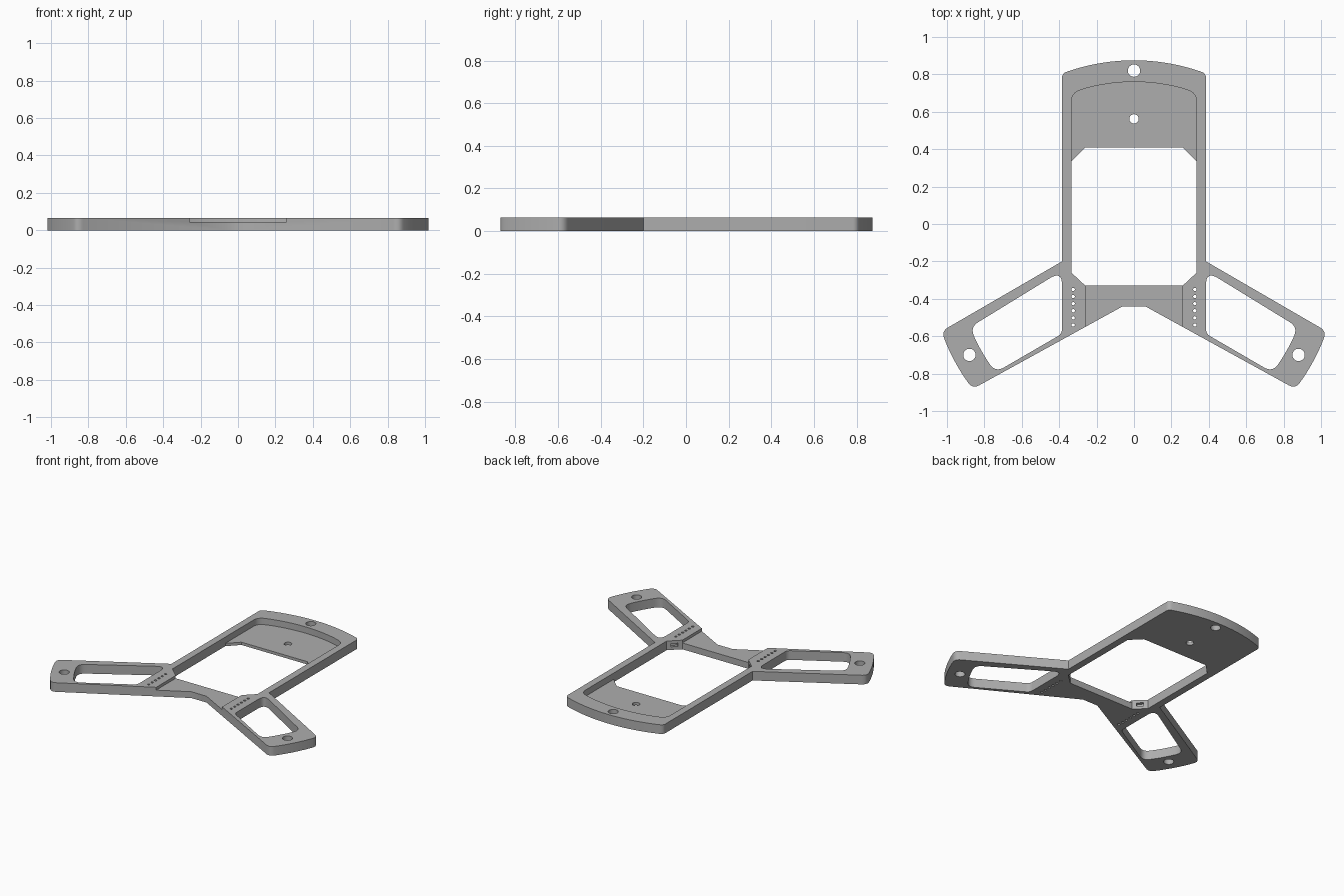
import bpy, bmesh
from math import sin, cos, pi, radians, sqrt
from mathutils import Vector, Matrix

if "Cube" in bpy.data.objects:
    bpy.data.objects.remove(bpy.data.objects["Cube"])

T = 0.065                      # frame thickness
HUB = Vector((0, -0.215))      # centre shared by the three arms

grey = bpy.data.materials.new("plain_grey")
grey.use_nodes = True
grey.diffuse_color = (0.42, 0.42, 0.42, 1)
grey.node_tree.nodes["Principled BSDF"].inputs["Base Color"].default_value = (0.42, 0.42, 0.42, 1)


def arc(center, r, a0, a1, n):
    """Points on an arc, angles in degrees."""
    return [Vector((center[0] + r * cos(radians(a0 + (a1 - a0) * i / n)),
                    center[1] + r * sin(radians(a0 + (a1 - a0) * i / n)))) for i in range(n + 1)]


def rounded(points, n=8):
    """Polygon from (x, y) or (x, y, cut) points; cut is the corner setback."""
    out = []
    for i, p in enumerate(points):
        c = Vector(p[:2])
        if len(p) < 3:
            out.append(c)
            continue
        a = (Vector(points[i - 1][:2]) - c).normalized() * p[2] + c
        b = (Vector(points[(i + 1) % len(points)][:2]) - c).normalized() * p[2] + c
        for k in range(n + 1):
            t = k / n
            out.append(a * (1 - t) ** 2 + c * 2 * t * (1 - t) + b * t * t)
    return out


def prism(name, pts, z0, z1):
    bm = bmesh.new()
    face = bm.faces.new([bm.verts.new((p[0], p[1], z0)) for p in pts])
    ext = bmesh.ops.extrude_face_region(bm, geom=[face])
    bmesh.ops.translate(bm, vec=(0, 0, z1 - z0),
                        verts=[g for g in ext["geom"] if isinstance(g, bmesh.types.BMVert)])
    bmesh.ops.recalc_face_normals(bm, faces=bm.faces)
    mesh = bpy.data.meshes.new(name)
    bm.to_mesh(mesh)
    bm.free()
    ob = bpy.data.objects.new(name, mesh)
    bpy.context.collection.objects.link(ob)
    return ob


def mirror(pts):
    return [(-p[0], p[1]) for p in reversed(pts)]


def hole(x, y, r, n=32):
    cutters.append(prism("hole_cutter", arc((x, y), r, 0, 360 - 360 / n, n - 1), -0.1, T + 0.1))


def with_arc(before, r, a0, a1, cut, after):
    """Closed outline with one curved side whose two ends are rounded."""
    a = arc(HUB, r, a0, a1, 16)
    ends = [(*a[0], cut), (*a[-1], cut)]
    skip = [p for p in a[1:-1] if min((p - a[0]).length, (p - a[-1]).length) > cut]
    return rounded(before + [ends[0]] + skip + [ends[1]] + after)


# Outline of the right half, mirrored into the full three-armed plate
arm_end = arc(HUB, 1.09, -37.7, -19.2, 16)
mid = [tuple(p) for p in arm_end if min((p - arm_end[0]).length, (p - arm_end[-1]).length) > 0.05]
top = arc(HUB, 1.09, 69.3, 90, 12)
top_mid = [tuple(p) for p in top[1:] if (p - top[0]).length > 0.03]
half = rounded([(0.06, -0.44), (*arm_end[0], 0.04)] + mid +
               [(*arm_end[-1], 0.04), (0.385, -0.2), (*top[0], 0.025)] + top_mid)
plate = prism("frame", half + mirror(half[:-1]), 0, T)

cutters = []
# Central opening with clipped corners
opening = [(0.26, -0.33), (0.335, -0.26), (0.335, 0.335), (0.26, 0.41)]
cutters.append(prism("opening_cutter", opening + mirror(opening), -0.1, T + 0.1))
# Recess behind the opening
pocket = with_arc([(-0.335, 0.2), (0.335, 0.2)], 0.975, 69.9, 110.1, 0.05, [])
cutters.append(prism("recess_cutter", pocket, 0.02, T + 0.1))
# Lowered bridge between the arms
cutters.append(prism("bridge_cutter", [(-0.26, -0.8), (0.26, -0.8), (0.26, -0.31), (-0.26, -0.31)],
                     0.045, T + 0.1))
# Arm windows, connector holes, sockets and mounting holes
window = with_arc([(0.385, -0.25, 0.075), (0.385, -0.587, 0.025)], 0.938, -38, -21, 0.05, [])
for s in (1, -1):
    cutters.append(prism("window_cutter", window if s > 0 else mirror(window), -0.1, T + 0.1))
    hole(s * 0.88, -0.70, 0.033)
    for k in range(6):
        hole(s * 0.325, -0.35 - 0.038 * k, 0.009, 12)
    socket = prism("socket_cutter", [(-0.022, -0.02), (0.022, -0.02), (0.022, 0.02), (-0.022, 0.02)],
                   0.022, 0.045)
    socket.matrix_world = Matrix.Translation((s * 0.298, -0.295, 0)) @ Matrix.Rotation(s * pi / 4, 4, "Z")
    cutters.append(socket)
hole(0, 0.82, 0.033)
hole(0, 0.562, 0.025)

# Cut everything and keep the finished mesh
for c in cutters:
    c.hide_render = True
    m = plate.modifiers.new("cut", "BOOLEAN")
    m.operation, m.solver, m.object = "DIFFERENCE", "EXACT", c
bpy.context.view_layer.update()
done = bpy.data.meshes.new_from_object(plate.evaluated_get(bpy.context.evaluated_depsgraph_get()))
plate.modifiers.clear()
plate.data = done
for c in cutters:
    bpy.data.objects.remove(c)
done.materials.clear()
done.materials.append(grey)

bpy.ops.object.select_all(action="DESELECT")
plate.select_set(True)
bpy.context.view_layer.objects.active = plate
bpy.ops.object.shade_smooth_by_angle(angle=radians(30))
